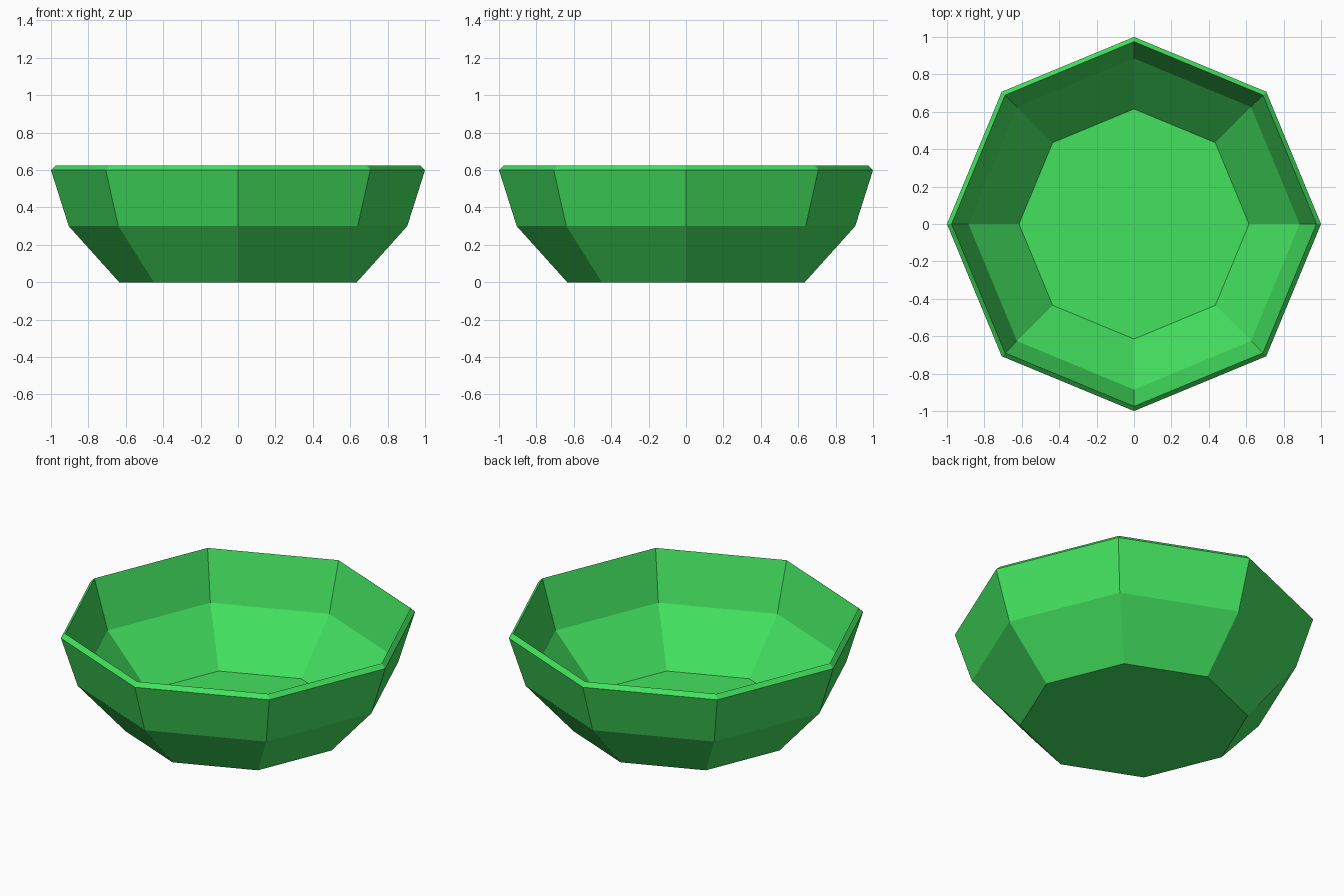
import bpy
import bmesh
from math import cos, sin, tau

cube = bpy.data.objects.get("Cube")
if cube:
    bpy.data.objects.remove(cube, do_unlink=True)

SIDES = 8
# Radius and height from the underside, up the outer wall, over the rim, down to the inner floor
PROFILE = [
    (0.635, 0.0), (0.905, 0.30), (1.0, 0.60),
    (0.975, 0.625), (0.885, 0.33), (0.615, 0.035),
]


def make_material(name, color):
    mat = bpy.data.materials.new(name)
    mat.use_nodes = True
    mat.diffuse_color = color
    mat.node_tree.nodes["Principled BSDF"].inputs["Base Color"].default_value = color
    return mat


def add_ring(bm, radius, height):
    angles = [tau * i / SIDES for i in range(SIDES)]
    return [bm.verts.new((radius * cos(a), radius * sin(a), height)) for a in angles]


# Bowl shell: bridge the rings, then close the underside and the inner floor
bm = bmesh.new()
rings = [add_ring(bm, r, z) for r, z in PROFILE]
for low, high in zip(rings, rings[1:]):
    for i in range(SIDES):
        j = (i + 1) % SIDES
        bm.faces.new((low[i], low[j], high[j], high[i]))
bm.faces.new(rings[0][::-1])
bm.faces.new(rings[-1])
bmesh.ops.recalc_face_normals(bm, faces=bm.faces)

mesh = bpy.data.meshes.new("bowl")
bm.to_mesh(mesh)
bm.free()
mesh.materials.append(make_material("bright green", (0.056, 0.76, 0.114, 1.0)))
bowl = bpy.data.objects.new("bowl", mesh)
bpy.context.collection.objects.link(bowl)
